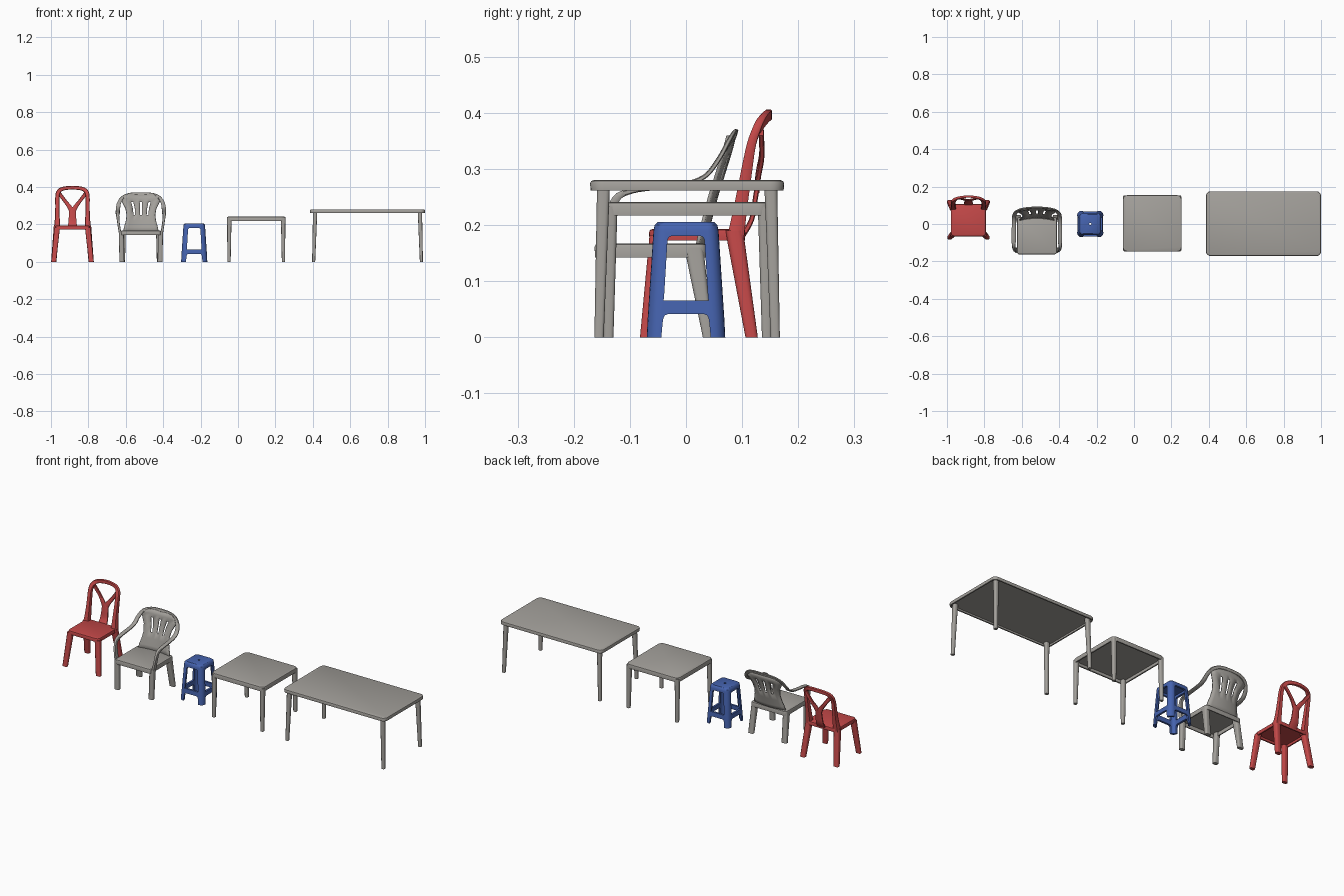
import bpy, bmesh, math
from mathutils import Vector

if "Cube" in bpy.data.objects:
    bpy.data.objects.remove(bpy.data.objects["Cube"])


def material(name, rgb):
    m = bpy.data.materials.new(name)
    m.diffuse_color = (*rgb, 1)
    m.use_nodes = True
    m.node_tree.nodes["Principled BSDF"].inputs["Base Color"].default_value = m.diffuse_color
    return m


RED = material("red plastic", (0.55, 0.065, 0.065))
GREY = material("grey plastic", (0.37, 0.355, 0.33))
BLUE = material("blue plastic", (0.06, 0.125, 0.43))


def finish(ob, mat):
    me = ob.data
    bm = bmesh.new()
    bm.from_mesh(me)
    bmesh.ops.recalc_face_normals(bm, faces=bm.faces)
    bm.to_mesh(me)
    bm.free()
    me.materials.clear()
    me.materials.append(mat)
    me.shade_smooth()
    me.set_sharp_from_angle(angle=math.radians(40))
    return ob


def make(name, verts, faces, mat):
    me = bpy.data.meshes.new(name)
    me.from_pydata([tuple(v) for v in verts], [], faces)
    ob = bpy.data.objects.new(name, me)
    bpy.context.collection.objects.link(ob)
    return finish(ob, mat)


def loft(name, rings, mat):
    n = len(rings[0])
    verts = [p for r in rings for p in r]
    faces = [(i * n + j, i * n + (j + 1) % n, (i + 1) * n + (j + 1) % n, (i + 1) * n + j)
             for i in range(len(rings) - 1) for j in range(n)]
    faces += [tuple(range(n)), tuple(range(len(verts) - n, len(verts)))]
    return make(name, verts, faces, mat)


def rrect(cx, cy, hx, hy, r, z, seg=5):
    pts = []
    for q, (sx, sy) in enumerate([(1, 1), (-1, 1), (-1, -1), (1, -1)]):
        for k in range(seg + 1):
            a = math.pi / 2 * (q + k / seg)
            pts.append((cx + sx * (hx - r) + r * math.cos(a), cy + sy * (hy - r) + r * math.sin(a), z))
    return pts


def tray(name, cx, cy, hx, hy, r, z0, z1, wall, plate, mat):
    """Rounded plate with a downturned rim, hollow underneath."""
    b = min(0.006, (z1 - z0) / 2)
    ring = lambda d, z: rrect(cx, cy, hx - d, hy - d, max(r - d, 0.003), z)
    return loft(name, [ring(wall, z1 - plate), ring(wall, z0), ring(0.001, z0), ring(0, z1 - b),
                       ring(b * 0.3, z1 - b * 0.3), ring(b, z1)], mat)


def sweep(name, rows, mat, ref=(0, -1, 0), mirror=False, steps=5):
    """Rows x, y, z, width, depth (, depth direction) joined by a smooth path."""
    rows = [Vector(tuple(r) + (tuple(ref) if len(r) == 5 else ())) for r in rows]
    if mirror:
        flip = [Vector([-r[0], *r[1:5], -r[5], r[6], r[7]]) for r in rows[:-1]]
        rows += flip[::-1]
    path = []
    for i in range(len(rows) - 1):
        a, b, c, d = (rows[max(0, min(len(rows) - 1, i + k))] for k in (-1, 0, 1, 2))
        for s in range(steps):
            t = s / steps
            path.append((b * 2 + (c - a) * t + (a * 2 - b * 5 + c * 4 - d) * t ** 2
                         + (b * 3 - a - c * 3 + d) * t ** 3) * 0.5)
    path.append(rows[-1])
    sect = [(1, .6), (.8, 1), (-.8, 1), (-1, .6), (-1, -.6), (-.8, -1), (.8, -1), (1, -.6)]
    rings = []
    for i, p in enumerate(path):
        t = Vector(path[min(i + 1, len(path) - 1)][:3]) - Vector(path[max(i - 1, 0)][:3])
        side = t.cross(Vector(p[5:8])).normalized()
        nrm = side.cross(t).normalized()
        rings.append([Vector(p[:3]) + side * a * p[3] / 2 + nrm * b * p[4] / 2 for a, b in sect])
    return loft(name, rings, mat)


def leg(name, top, bottom, t, b, mat):
    """Tapered leg; top and bottom are centres, t and b half sizes."""
    return loft(name, [rrect(c[0], c[1], h[0], h[1], min(h) * 0.6, c[2], 3)
                       for c, h in ((bottom, b), (top, t))], mat)


def shift(objs, x, y=0):
    for o in objs:
        o.location = (x, y, 0)


# Red chair with hoop back and Y-shaped splat
parts = [tray("chair_seat", 0, 0.02, 0.094, 0.086, 0.02, 0.173, 0.193, 0.008, 0.008, RED)]
for s in (-1, 1):
    parts.append(leg("chair_front_leg", (s * 0.082, -0.052, 0.182), (s * 0.1, -0.073, 0),
                     (0.015, 0.013), (0.013, 0.009), RED))
    parts.append(leg("chair_back_leg", (s * 0.084, 0.086, 0.19), (s * 0.1, 0.117, 0),
                     (0.016, 0.016), (0.014, 0.011), RED))
    parts.append(sweep("chair_splat_arm", [(0, 0.126, 0.262, .03, .009), (s * .014, 0.129, 0.29, .024, .009),
                                           (s * .04, 0.135, 0.325, .019, .009),
                                           (s * .071, 0.134, 0.366, .02, .009)], RED))
parts.append(sweep("chair_splat_stem", [(0, 0.1, 0.18, .05, .01), (0, 0.117, 0.21, .044, .009),
                                        (0, 0.124, 0.25, .038, .009), (0, 0.129, 0.285, .036, .009)], RED))
parts.append(sweep("chair_back_hoop", [
    (.083, .088, .175, .034, .03), (.081, .097, .23, .026, .024), (.081, .107, .29, .022, .02),
    (.081, .117, .345, .022, .016), (.074, .129, .375, .022, .014), (.05, .141, .391, .02, .012),
    (0, .147, .396, .02, .012)], RED, mirror=True))
shift(parts, -0.885)

# Grey armchair: seat and legs
parts = [tray("armchair_seat", 0, -0.063, 0.107, 0.1, 0.015, 0.142, 0.167, 0.006, 0.006, GREY)]
for s in (-1, 1):
    parts.append(leg("armchair_front_leg", (s * 0.105, -0.14, 0.162), (s * 0.102, -0.146, 0),
                     (0.013, 0.014), (0.013, 0.01), GREY))
    parts.append(leg("armchair_back_leg", (s * 0.094, 0.014, 0.16), (s * 0.1, 0.039, 0),
                     (0.013, 0.017), (0.015, 0.009), GREY))
# Arms and top rail in one band
parts.append(sweep("armchair_arm_band", [
    (.109, -.14, .14, .014, .022, 0, -1, 0), (.119, -.136, .2, .013, .02, 0, -1, 0),
    (.124, -.125, .246, .016, .014, 0, -.8, .6), (.124, -.095, .261, .022, .009, 0, 0, 1),
    (.124, -.04, .268, .022, .008, 0, 0, 1), (.123, .005, .275, .022, .008, 0, 0, 1),
    (.122, .035, .288, .022, .008, 0, -.5, .8), (.117, .056, .314, .02, .008, 0, -.8, .6),
    (.098, .073, .343, .018, .008, 0, -1, .4), (.06, .084, .36, .016, .007, 0, -1, .3),
    (0, .088, .363, .016, .007, 0, -1, .3)], GREY, mirror=True))
# Slotted back panel, waisted and curved
rows = [(.155, .03, .095), (.185, .037, .09), (.22, .046, .08), (.25, .054, .076),
        (.285, .065, .082), (.32, .076, .1), (.337, .081, .104), (.36, .087, .068)]
cols = [-1, -.75, -.53, -.4, -.2, -.065, .065, .2, .4, .53, .75, 1]
verts = [(u * h, y - 0.012 * u * u, z) for z, y, h in rows for u in cols]
n = len(cols)
faces = [(i * n + j, i * n + j + 1, (i + 1) * n + j + 1, (i + 1) * n + j)
         for i in range(len(rows) - 1) for j in range(n - 1)
         if not (i in (3, 4) and j in (2, 5, 8))]
panel = make("armchair_back_panel", verts, faces, GREY)
mod = panel.modifiers.new("thickness", 'SOLIDIFY')
mod.thickness, mod.offset = 0.006, 0
parts.append(panel)
shift(parts, -0.519)

# Blue stool: hollow tapered shell with leg openings cut out
shell = [(0.047, 0.192, .014), (0.06, 0, .016), (0.07, 0, .022), (0.0685, 0.03, .022), (0.058, 0.19, .02),
         (0.056, 0.2, .018), (0.05, 0.2055, .015)]
stool = loft("stool", [rrect(0, 0, h, h, r, z) for h, z, r in shell], BLUE)


def prism(w0, z0, w1, z1, c, turn):
    prof = [(-w0, z0), (w0, z0), (w0 - .001, z0 + c), (w1, z1 - c), (w1 - c * .3, z1 - c * .3),
            (w1 - c, z1), (c - w1, z1), (c * .3 - w1, z1 - c * .3), (-w1, z1 - c), (.001 - w0, z0 + c)]
    rings = [[(x, y, z) if not turn else (-y, x, z) for x, z in prof] for y in (-.12, .12)]
    return loft("stool_cutter", rings, BLUE)


cutters = [prism(*dims, turn) for turn in (0, 1)
           for dims in ((.046, -.02, .041, .042, .01), (.04, .066, .033, .181, .008))]
cutters.append(loft("stool_hole_cutter", [rrect(0, 0, .006, .006, .0058, z) for z in (.15, .25)], BLUE))
for c in cutters:
    c.hide_render = True
    m = stool.modifiers.new("cut", 'BOOLEAN')
    m.operation, m.solver, m.object = 'DIFFERENCE', 'EXACT', c
bpy.context.view_layer.update()
cut = bpy.data.meshes.new_from_object(stool.evaluated_get(bpy.context.evaluated_depsgraph_get()))
stool.modifiers.clear()
stool.data = cut
for c in cutters:
    bpy.data.objects.remove(c)
finish(stool, BLUE)
shift([stool], -0.234)

# Small square table and large rectangular table
tables = [("small_table", 0.0975, 0.003, 0.1575, 0.151, 0.217, 0.241, 0.144, 0.137, 0.1455, 0.141, 0.012),
          ("large_table", 0.6925, 0.002, 0.3075, 0.173, 0.262, 0.28, 0.28, 0.149, 0.288, 0.157, 0.0115)]
for name, cx, cy, hx, hy, z0, z1, tx, ty, bx, by, w in tables:
    parts = [tray(name + "_top", 0, 0, hx, hy, 0.025, z0, z1, 0.008, 0.009, GREY)]
    for sx in (-1, 1):
        for sy in (-1, 1):
            parts.append(leg(name + "_leg", (sx * tx, sy * ty, z1 - 0.008), (sx * bx, sy * by, 0),
                             (w, w), (w * 0.72, w * 0.72), GREY))
    shift(parts, cx, cy)
